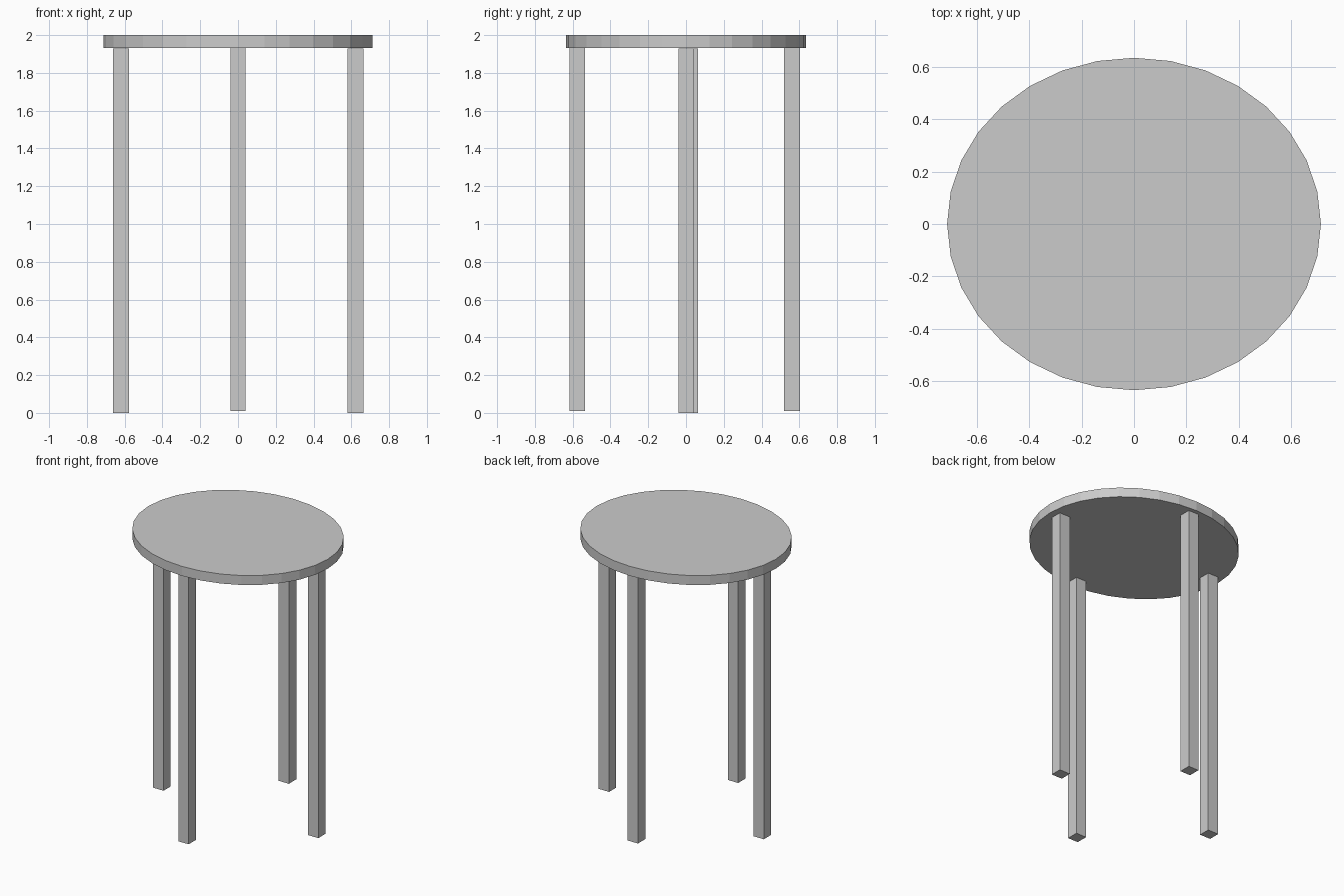
import bpy

if "Cube" in bpy.data.objects:
    bpy.data.objects.remove(bpy.data.objects["Cube"])

# Oval 32-sided top
bpy.ops.mesh.primitive_cylinder_add(vertices=32, radius=1, depth=1, location=(0, 0, 1.966))
top = bpy.context.object
top.name = "table_top"
top.scale = (0.713, 0.634, 0.068)


def leg(name, x, y, width, depth, z0, z1):
    bpy.ops.mesh.primitive_cube_add(size=1, location=(x, y, (z0 + z1) / 2))
    ob = bpy.context.object
    ob.name = name
    ob.scale = (width, depth, z1 - z0)


# Four square legs, one under each end of the oval's axes
leg("left_leg", -0.62, 0.022, 0.084, 0.081, 0.0, 1.93)
leg("right_leg", 0.623, 0.002, 0.084, 0.081, 0.0, 1.93)
leg("front_leg", 0.0, -0.576, 0.081, 0.084, 0.01, 1.935)
leg("back_leg", 0.0, 0.561, 0.081, 0.084, 0.01, 1.935)
